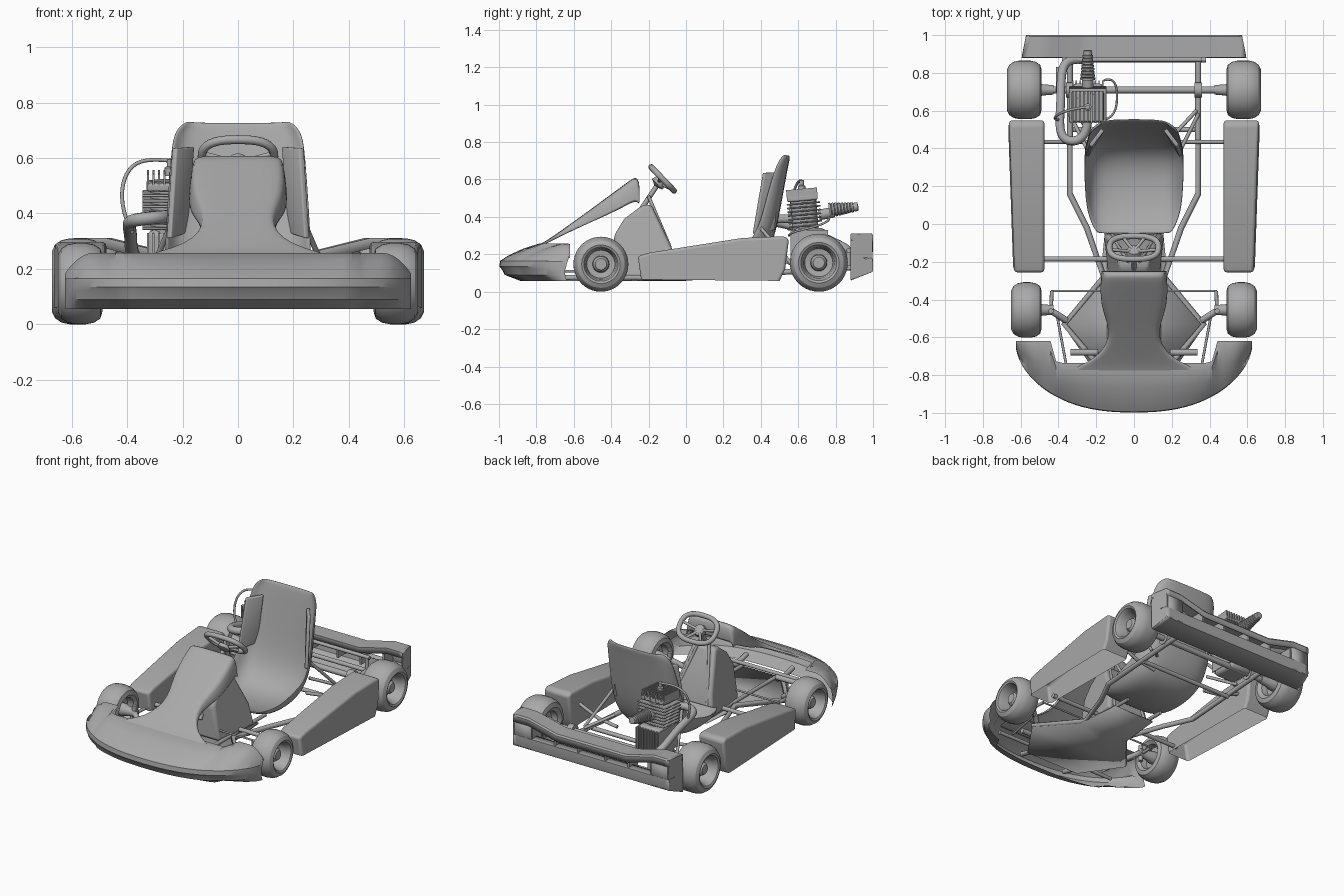
import bpy, bmesh, math
from mathutils import Vector, Matrix

if "Cube" in bpy.data.objects:
    bpy.data.objects.remove(bpy.data.objects["Cube"], do_unlink=True)

grey = bpy.data.materials.new("plain_grey")
grey.use_nodes = True
grey.diffuse_color = (0.4, 0.4, 0.4, 1)
grey.node_tree.nodes["Principled BSDF"].inputs["Base Color"].default_value = grey.diffuse_color
SIDES = (("left", 1), ("right", -1))
sharp_parts = []


def finish(name, bm, soft=False):
    bmesh.ops.recalc_face_normals(bm, faces=bm.faces)
    mesh = bpy.data.meshes.new(name)
    for face in bm.faces:
        face.smooth = True
    bm.to_mesh(mesh)
    bm.free()
    ob = bpy.data.objects.new(name, mesh)
    bpy.context.collection.objects.link(ob)
    mesh.materials.append(grey)
    if not soft:
        sharp_parts.append(ob)
    return ob


def loft(name, rows, ring=False, caps=False, thick=0, subdiv=0, bevel=0):
    """Skin a list of equal-length point rows; ring joins last point to first, caps fill the ends."""
    bm = bmesh.new()
    grid = [[bm.verts.new(p) for p in row] for row in rows]
    count = len(grid[0])
    for a, b in zip(grid, grid[1:]):
        for i in range(count if ring else count - 1):
            j = (i + 1) % count
            bm.faces.new((a[i], a[j], b[j], b[i]))
    if caps:
        bm.faces.new(grid[0])
        bm.faces.new(grid[-1][::-1])
    ob = finish(name, bm, soft=subdiv > 0)
    if thick:
        m = ob.modifiers.new("thickness", "SOLIDIFY")
        m.thickness, m.offset = thick, 0
    if subdiv:
        m = ob.modifiers.new("smooth", "SUBSURF")
        m.levels = m.render_levels = subdiv
    if bevel:
        m = ob.modifiers.new("round", "BEVEL")
        m.width, m.segments, m.limit_method = bevel, 3, "ANGLE"
    return ob


def box(name, centre, size, bevel=0, tilt=0):
    bm = bmesh.new()
    bmesh.ops.create_cube(bm, size=1, matrix=Matrix.Diagonal((*size, 1)))
    bm.transform(Matrix.Translation(centre) @ Matrix.Rotation(tilt, 4, "X"))
    ob = finish(name, bm)
    if bevel:
        m = ob.modifiers.new("round", "BEVEL")
        m.width, m.segments = bevel, 2


def lathe(name, profile, origin, axis, steps=40):
    """Spin (radius, distance along axis) points around an axis."""
    turn = Vector((0, 0, 1)).rotation_difference(Vector(axis)).to_matrix().to_4x4()
    bm = bmesh.new()
    verts = [bm.verts.new((r, 0, h)) for r, h in profile]
    edges = [bm.edges.new(pair) for pair in zip(verts, verts[1:])]
    bmesh.ops.spin(bm, geom=verts + edges, cent=(0, 0, 0), axis=(0, 0, 1),
                   angle=math.tau, steps=steps, use_merge=True)
    bmesh.ops.remove_doubles(bm, verts=bm.verts, dist=1e-5)
    bm.transform(Matrix.Translation(origin) @ turn)
    finish(name, bm)


def tube(name, points, radius, curved=False, loop=False):
    curve = bpy.data.curves.new(name, "CURVE")
    curve.dimensions, curve.bevel_depth = "3D", radius
    curve.bevel_resolution, curve.use_fill_caps = 3, True
    sp = curve.splines.new("NURBS" if curved else "POLY")
    sp.points.add(len(points) - 1)
    for p, co in zip(sp.points, points):
        p.co = (*co, 1)
    if curved:
        sp.order_u, sp.use_endpoint_u, sp.resolution_u = 4, True, 8
    sp.use_cyclic_u = loop
    curve.materials.append(grey)
    ob = bpy.data.objects.new(name, curve)
    bpy.context.collection.objects.link(ob)


def mirrored_tube(name, points, radius):
    for side, s in SIDES:
        tube(f"{side}_{name}", [(s * x, y, z) for x, y, z in points], radius)


# Wheels: tyre with recessed rim and hub, spun around the axle
for place, y, r, inner, outer in (("front", -.455, .147, .485, .65), ("rear", .71, .155, .485, .672)):
    for side, s in SIDES:
        w = outer - inner
        tyre = [(.08, .02), (r * .68, .004), (r * .86, .012), (r * .96, .035), (r, .065),
                (r, w - .065), (r * .96, w - .035), (r * .86, w - .012), (r * .7, w),
                (r * .62, w - .006), (.083, w - .03), (.075, w - .09), (.045, w - .095),
                (.042, w - .05), (.03, w - .035), (0, w - .035)]
        lathe(f"{place}_{side}_wheel", tyre, (s * inner, y, r), (s, 0, 0))
        lathe(f"{place}_{side}_rim_back", [(.082, .02), (.075, .06), (0, .06)], (s * inner, y, r), (s, 0, 0))
        lathe(f"{place}_{side}_hub", [(0, -.06), (.025, -.06), (.03, 0), (.04, .03), (.04, .07)],
              (s * inner, y, r), (s, 0, 0), 20)

# Side pods: tapered covers, open underneath
pod_side = [(.5, .058), (.53, .12), (.55, .28), (.525, .297), (.3, .287), (-.2, .208), (-.258, .19), (-.24, .065)]
for side, s in SIDES:
    loft(f"{side}_side_pod", [[(s * .475, y, z) for y, z in pod_side],
         [(s * (.648 + .035 * y - .006 * (z > .15)), y, z) for y, z in pod_side]],
         caps=True, bevel=.022)

# Front bumper: crescent shell swept from side to side, open below and behind
rows = []
for i in range(-24, 25):
    x = .625 * math.sin(i / 24 * math.pi / 2)
    a = abs(x)
    arc = max(0, 1 - (a / .625) ** 2.4) ** .6
    front = -.65 - .348 * arc
    back = -.735 + .115 * min(1, max(0, (a - .41) / .03))
    k = (back - front) / .27
    top = .262 - .075 * max(0, (a - .52) / .105) ** 2
    rows.append([(x, front + .12 * k, .056), (x, front + .03 * k, .09),
                 (x, front + .012 * k, .122), (x, front, .135), (x, front + .004 * k, .165),
                 (x, front + .05 * k, top - .068), (x, front + .13 * k, top - .032),
                 (x, back - .05 * k, top - .004), (x, back, top - .006)])
loft("front_bumper", rows)

# Front panel rising from the bumper, with turned-down edges
panel = [(-.86, .215, .38, .005), (-.775, .252, .35, .008), (-.735, .275, .25, .012), (-.68, .313, .17, .022),
         (-.6, .37, .13, .042), (-.53, .42, .138, .06), (-.46, .472, .165, .082),
         (-.38, .531, .178, .105), (-.3, .59, .175, .123), (-.272, .61, .172, .13)]
rows = []
for y, z, w, skirt in panel:
    half = [(.5, 0), (.86, -.002), (.93, -.15 * skirt), (1, -skirt)]
    rows.append([(-w * u, y, z + d) for u, d in half[::-1]] + [(0, y, z)] + [(w * u, y, z + d) for u, d in half])
rows.append([(x, y + .02, z - .012) for x, y, z in rows[-1]])
rows.append([(x, -.25, min(z, .5)) for x, y, z in rows[-1]])
loft("front_panel", rows, thick=.008, subdiv=1)

# Column housing behind the panel
housing = [(-.38, .075), (-.385, .3), (-.33, .39), (-.23, .465), (-.185, .465), (-.07, .22), (-.05, .075)]
loft("column_housing", [[(s * (.175 - .17 * z + .13 * min(0, y + .1)), y, z) for y, z in housing] for s in (-1, 1)],
     ring=True, caps=True, bevel=.02)
mirrored_tube("column_strut", [(.12, -.04, .08), (.1, -.09, .25), (.03, -.2, .51)], .009)

# Steering wheel, tilted around the column
centre = Vector((0, -.125, .603))
across, up = Vector((1, 0, 0)), Vector((0, -.69, .72))
rim = []
for i in range(32):
    c, s = math.cos(i * math.tau / 32), math.sin(i * math.tau / 32)
    rim.append(centre + across * .13 * math.copysign(abs(c) ** .75, c) + up * .088 * math.copysign(abs(s) ** .75, s))
tube("steering_wheel_rim", rim, .016, loop=True)
hub = centre + Vector((0, -.02, -.02))
for n, (u, v) in enumerate(((.95, .2), (-.95, .2), (.45, -.95), (-.45, -.95))):
    tube(f"steering_spoke_{n}", [hub, centre + across * .13 * u + up * .085 * v], .009)
lathe("steering_hub", [(0, .012), (.035, .012), (.04, -.012), (0, -.03)], hub, (0, .72, .69), 20)
tube("steering_column", [hub, (0, -.4, .2)], .014)

# Bucket seat: cross-sections along the pan and up the back
path = [(-.055, .15, .2, .015), (.04, .1, .25, .07), (.2, .078, .26, .13), (.34, .1, .262, .15),
        (.43, .19, .262, .12), (.475, .32, .26, .09), (.505, .48, .25, .08),
        (.53, .62, .24, .065), (.543, .69, .228, .05), (.552, .728, .185, .03)]
rows = []
for i, (y, z, w, wall) in enumerate(path):
    a, b = path[max(0, i - 1)], path[min(len(path) - 1, i + 1)]
    t = Vector((b[0] - a[0], b[1] - a[1])).normalized()
    half = [(.4, .03), (.72, .15), (.9, .45), (1, 1)]
    both = [(-u, h) for u, h in half[::-1]] + [(0, 0)] + half
    rows.append([(w * u, y - t.y * wall * h, z + t.x * wall * h) for u, h in both])
loft("bucket_seat", rows, thick=.014, subdiv=2)
for side, s in SIDES:
    loft(f"{side}_seat_bolster", [[(s * .25, .36, .31), (s * .19, .47, .33)],
         [(s * .23, .415, .635), (s * .165, .5, .64)]], thick=.022, bevel=.006)

# Floor pan and frame tubes
outline = [(.2, -.79), (.38, -.53), (.18, -.3), (.15, 0)]
loft("floor_pan", [[(s * x, y, .062) for s in (-1, 1)] for x, y in outline], thick=.008)
mirrored_tube("frame_rail", [(.34, .88, .13), (.34, .16, .08), (.25, -.02, .075), (.16, -.28, .075),
                             (.37, -.53, .075), (.17, -.77, .075), (.17, -.88, .1)], .016)
mirrored_tube("inner_rail", [(.13, .1, .075), (.13, -.8, .075)], .012)
mirrored_tube("pod_rear_mount", [(.2, .435, .11), (.34, .435, .13), (.5, .435, .2)], .011)
mirrored_tube("seat_stay", [(.25, .4, .34), (.34, .58, .13)], .01)
mirrored_tube("axle_stay", [(.2, .46, .2), (.33, .6, .13)], .01)
for name, y, z, half, r in (("front_cross_tube", -.185, .09, .5, .014),
                            ("seat_cross_tube", .5, .09, .34, .014), ("rear_cross_tube", .87, .13, .38, .014),
                            ("rear_upper_tube", .87, .22, .36, .012), ("rear_axle", .71, .155, .6, .019),
                            ("tie_rod", -.355, .14, .44, .006), ("nose_tube", -.76, .1, .45, .012)):
    tube(name, [(-half, y, z), (half, y, z)], r)
mirrored_tube("rear_post", [(.34, .87, .13), (.34, .87, .22)], .012)
mirrored_tube("axle_bearing", [(.32, .71, .155), (.36, .71, .155)], .04)

# Front steering knuckles, pedals and links
mirrored_tube("stub_axle", [(.36, -.51, .1), (.43, -.465, .147), (.53, -.455, .147)], .018)
mirrored_tube("king_pin", [(.44, -.46, .09), (.44, -.46, .2)], .014)
mirrored_tube("steering_arm", [(.44, -.46, .14), (.435, -.355, .14)], .01)
mirrored_tube("nose_stay", [(.41, -.47, .11), (.36, -.74, .11)], .007)
mirrored_tube("foot_rest", [(.19, -.68, .12), (.335, -.68, .12)], .017)
mirrored_tube("pedal_arm", [(.2, -.68, .12), (.17, -.72, .08)], .01)

# Rear bumper: upper and lower bands, closed ends and posts
upper, lower = [], []
for i in range(-20, 21):
    u = i / 20
    top = .258 + .05 * min(1, max(0, (abs(u) - .45) / .35))
    sweep = lambda pts: [(u * (.595 - .2 * (y - .88)), y, z) for y, z in pts]
    upper.append(sweep([(.885, top - .035), (.885, top), (.99, top), (.996, top - .008), (.996, top - .045)]))
    lower.append(sweep([(.88, .064), (.993, .108), (.996, .118), (.996, .175), (.95, .18)]))
loft("rear_bumper_upper_band", upper, thick=.008)
loft("rear_bumper_lower_band", lower, thick=.008)
end = [(.88, .062), (.998, .11), (.998, .308), (.88, .308)]
for side, s in SIDES:
    loft(f"{side}_rear_bumper_end", [[(s * (w - .2 * (y - .88)), y, z) for y, z in end] for w in (.585, .595)],
         ring=True, caps=True)
    loft(f"{side}_rear_bumper_cheek", [[(s * x, .994, z) for x in (.44, .57)] for z in (.11, .3)], thick=.008)
    for n, x in enumerate((.1, .27, .44)):
        box(f"{side}_rear_bumper_post_{n}", (s * x, .945, .2), (.012, .09, .12))

# Engine: crankcase, finned cylinder, finned head and plug
ex, ey = -.245, .64
box("crankcase", (ex, ey + .02, .24), (.16, .17, .2), .02)
for i in range(9):
    box(f"crankcase_rib_{i}", (ex - .08 + i * .02, ey + .02, .25), (.007, .2, .16))
lathe("cylinder", [(0, 0), (.07, 0), (.07, .2), (0, .2)], (ex, ey, .32), (0, -.08, 1), 24)
for i in range(7):
    box(f"cylinder_fin_{i}", (ex, ey - .002 * i, .352 + i * .02), (.2, .18, .009), .004, math.radians(5))
box("head_base", (ex, ey - .018, .5), (.17, .16, .03), .008, math.radians(5))
for i in range(9):
    box(f"head_fin_{i}", (ex - .08 + i * .02, ey - .02, .52), (.008, .165, .06), 0, math.radians(5))
lathe("spark_plug", [(0, 0), (.02, 0), (.02, .03), (.012, .035), (.012, .06), (0, .065)],
      (ex, ey - .022, .535), (0, 0, 1), 16)
tube("plug_lead", [(ex, ey - .02, .59), (-.33, .61, .6), (-.42, .58, .58), (-.43, .55, .42), (-.38, .55, .33)], .007, True)
tube("fuel_hose", [(-.16, .76, .4), (-.1, .78, .38), (-.08, .68, .34), (-.1, .56, .32), (-.17, .55, .3)], .006, True)
tube("exhaust_pipe", [(ex, .57, .39), (ex, .45, .39), (-.36, .42, .38), (-.4, .5, .37), (-.385, .65, .33),
                      (-.39, .8, .26), (-.36, .88, .22), (-.27, .87, .2)], .024, True)
tube("carburettor", [(ex, .71, .41), (ex, .79, .425)], .03)

# Tapered ribbed air filter
ribs = []
for i in range(8):
    r = .04 - .0018 * i
    ribs += [(r, i * .017), (r, i * .017 + .01), (r - .006, i * .017 + .012)]
lathe("air_filter", [(0, 0)] + ribs + [(.024, .14), (.022, .155), (0, .158)], (ex, .765, .435), (0, 1, .13), 20)
tube("brake_lever", [(-.4, .7, .2), (-.4, .83, .2)], .012)

# Keep hard edges crisp
bpy.ops.object.select_all(action="DESELECT")
for ob in sharp_parts:
    ob.select_set(True)
bpy.context.view_layer.objects.active = sharp_parts[0]
bpy.ops.object.shade_smooth_by_angle()
